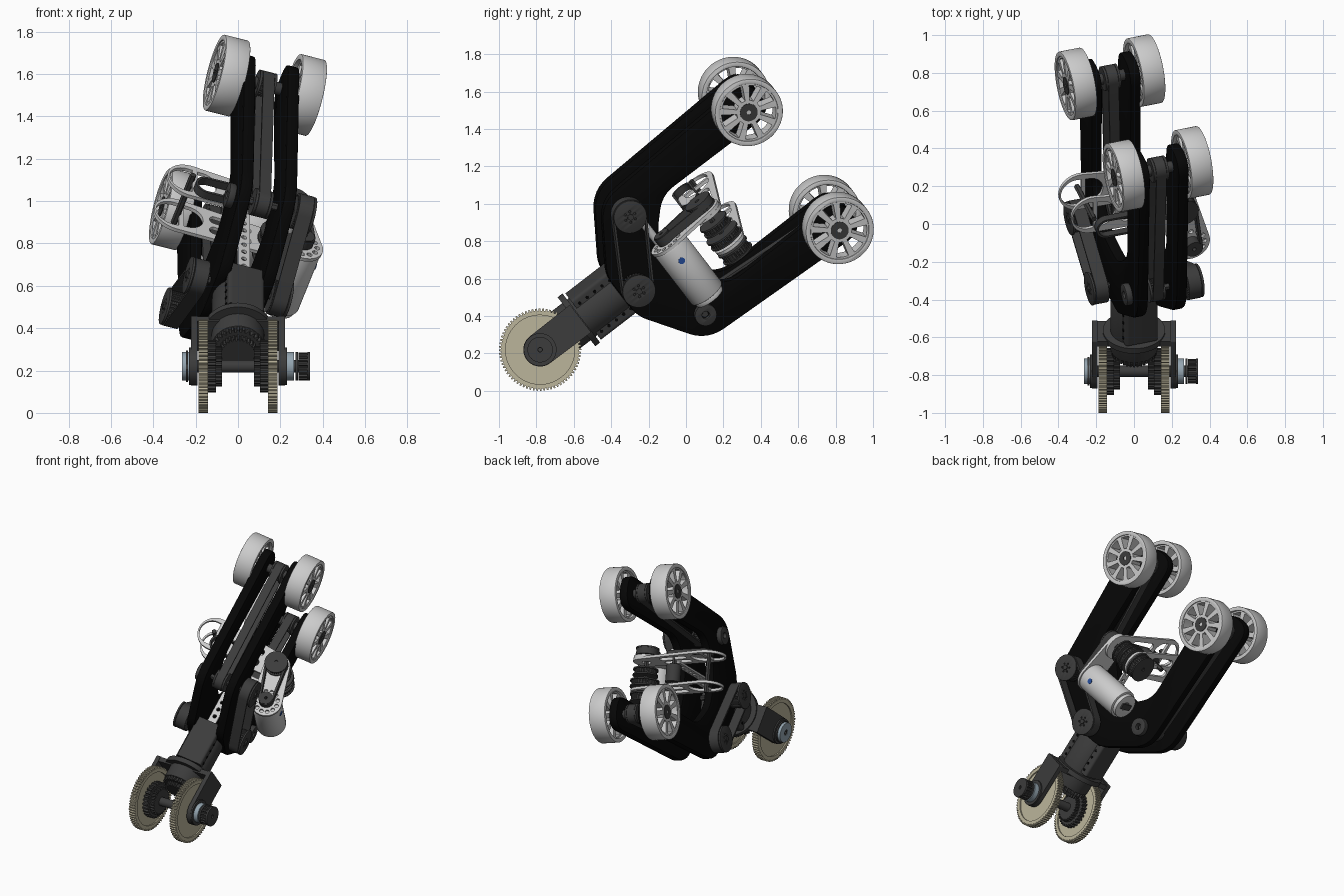
import bpy, bmesh
from math import sin, cos, pi, radians
from mathutils import Matrix, Vector
from mathutils.geometry import convex_hull_2d

if "Cube" in bpy.data.objects:
    bpy.data.objects.remove(bpy.data.objects["Cube"])

# Frames: wrist is pitched up, claw is also rolled about the wrist axis
WRIST = Matrix.Translation((0, -0.78, 0.22)) @ Matrix.Rotation(radians(37.6), 4, 'X')
CLAW = WRIST @ Matrix.Rotation(radians(17.7), 4, 'Y')
# Profile plane orientation, named by its normal (X across, Y along the arm, Z up)
NORMAL = {
    'X': Matrix(((0, 0, 1, 0), (1, 0, 0, 0), (0, 1, 0, 0), (0, 0, 0, 1))),
    'Y': Matrix(((0, 1, 0, 0), (0, 0, 1, 0), (1, 0, 0, 0), (0, 0, 0, 1))),
    'Z': Matrix.Identity(4)}


def material(name, r, g, b):
    m = bpy.data.materials.new(name)
    m.diffuse_color = (r, g, b, 1)
    m.use_nodes = True
    m.node_tree.nodes["Principled BSDF"].inputs["Base Color"].default_value = m.diffuse_color
    return m


BLACK = material("black", .002, .002, .002)
DARK = material("dark_grey", .045, .045, .045)
LIGHT = material("light_grey", .52, .52, .52)
BEIGE = material("beige", .50, .46, .33)
STEEL = material("blue_steel", .30, .38, .44)
BLUE = material("blue", .02, .08, .35)


def circle(r, x=0, y=0, n=40):
    return [(x + r * cos(2 * pi * i / n), y + r * sin(2 * pi * i / n)) for i in range(n)]


def hull(*discs):
    pts = [p for x, y, r in discs for p in circle(r, x, y, 36)]
    return [pts[i] for i in convex_hull_2d([Vector(p) for p in pts])]


def rounded(points):
    out = []
    for i, (x, y, r) in enumerate(points):
        p = Vector((x, y))
        a = (Vector(points[i - 1][:2]) - p).normalized() * r
        b = (Vector(points[(i + 1) % len(points)][:2]) - p).normalized() * r
        for k in range(7):
            t = k / 6
            out.append(tuple(p + a * (1 - t) ** 2 + b * t * t))
    return out


def gear(r, depth, teeth, x=0, y=0):
    out = []
    for i in range(teeth):
        for f, rr in ((0, r - depth), (.3, r - depth), (.45, r), (.85, r)):
            t = 2 * pi * (i + f) / teeth
            out.append((x + rr * cos(t), y + rr * sin(t)))
    return out


def window(r0, r1, mid, half, n=6):
    arc = [mid - half + 2 * half * i / n for i in range(n + 1)]
    gap = half * .72
    inner = [mid - gap + 2 * gap * i / n for i in range(n + 1)]
    return [(r1 * cos(t), r1 * sin(t)) for t in arc] + \
           [(r0 * cos(t), r0 * sin(t)) for t in reversed(inner)]


def slab(name, loops, lo, hi, mat, axis='X', frame=CLAW, at=(0, 0), bevel=0):
    """Extrude an outline (first loop) with holes (other loops) from lo to hi."""
    cu = bpy.data.curves.new(name, 'CURVE')
    cu.dimensions, cu.fill_mode = '2D', 'BOTH'
    cu.extrude = (hi - lo) / 2 - bevel
    cu.bevel_depth, cu.offset, cu.bevel_resolution = bevel, -bevel, 1
    for loop in loops:
        sp = cu.splines.new('POLY')
        sp.points.add(len(loop) - 1)
        for p, (x, y) in zip(sp.points, loop):
            p.co = (x + at[0], y + at[1], 0, 1)
        sp.use_cyclic_u = True
    tmp = bpy.data.objects.new(name, cu)
    bpy.context.collection.objects.link(tmp)
    me = bpy.data.meshes.new_from_object(tmp.evaluated_get(bpy.context.evaluated_depsgraph_get()))
    bpy.data.objects.remove(tmp)
    bm = bmesh.new()
    bm.from_mesh(me)
    bmesh.ops.remove_doubles(bm, verts=bm.verts, dist=1e-5)
    bmesh.ops.recalc_face_normals(bm, faces=bm.faces)
    bm.transform(frame @ NORMAL[axis] @ Matrix.Translation((0, 0, (lo + hi) / 2)))
    bm.to_mesh(me)
    bm.free()
    me.materials.clear()
    me.materials.append(mat)
    ob = bpy.data.objects.new(name, me)
    bpy.context.collection.objects.link(ob)
    return ob


def span(s, a, b):
    return sorted((s * a, s * b))


def box(w, h):
    return [(-w, -h), (w, -h), (w, h), (-w, h)]


# Wrist: drive gears, bearings, bevel gears and fork
for s, side in ((1, "right"), (-1, "left")):
    slab(f"drive_gear_{side}", [gear(.22, .012, 72), circle(.185)], *span(s, .142, .187), BEIGE, frame=WRIST)
    slab(f"drive_gear_web_{side}", [circle(.187)], *span(s, .150, .178), BEIGE, frame=WRIST)
    slab(f"bevel_gear_{side}", [gear(.125, .014, 28)], *span(s, .105, .142), DARK, frame=WRIST)
    slab(f"bevel_gear_inner_{side}", [gear(.095, .012, 28)], *span(s, .075, .105), DARK, frame=WRIST)
    slab(f"fork_arm_{side}", [hull((0, 0, .09), (.265, -.085, .008), (.265, .085, .008))],
         *span(s, .192, .222), DARK, frame=WRIST)
    slab(f"fork_hub_{side}", [circle(.088), circle(.02)], *span(s, .222, .232), DARK, frame=WRIST)
    slab(f"axle_bearing_{side}", [circle(.068), circle(.02)], *span(s, .232, .265), STEEL, frame=WRIST)
slab("left_axle_flange", [circle(.075), circle(.02)], -.245, -.235, DARK, frame=WRIST)
slab("drive_pulley", [gear(.066, .01, 18), circle(.012)], .285, .328, DARK, frame=WRIST)
for x in (.272, .328):
    slab("drive_pulley_flange", [circle(.068), circle(.012)], x, x + .012, DARK, frame=WRIST)
slab("wrist_axle", [circle(.03), circle(.01)], -.262, .33, DARK, frame=WRIST)
slab("output_bevel_gear", [gear(.12, .014, 28)], .125, .155, DARK, 'Y', CLAW)
slab("output_bevel_gear_inner", [gear(.09, .012, 28)], .095, .125, DARK, 'Y', CLAW)
slab("fork_crossbar", [box(.09, .222), circle(.06)], .235, .268, DARK, 'Y', WRIST)
slab("wrist_flange", [circle(.165), circle(.07)], .245, .278, DARK, 'Y', CLAW)
slab("wrist_tube", [circle(.125)], .15, .52, DARK, 'Y', CLAW, bevel=.006)
slab("wrist_block", [rounded([(-.14, -.09, .02), (.14, -.09, .02), (.14, .09, .02), (-.14, .09, .02)])],
     .29, .60, DARK, 'Y', CLAW)
for s in (1, -1):
    for v in (-.1, .1):
        for i in range(5):
            slab("wrist_bolt", [circle(.009, n=10)], *span(s, .09, .094), BLACK, at=(.32 + .05 * i, v))

# Claw: pair of C-shaped side plates
half = [(.52, .14, .06), (.74, .49, .11), (1.765, .535, .11), (1.765, .305, .11), (1.02, .31, .08), (.86, .14, .08)]
outline = half + [(u, -v, r) for u, v, r in reversed(half)]
for s, side in ((1, "right"), (-1, "left")):
    slab(f"claw_side_plate_{side}", [rounded(outline)], *span(s, .078, .138), BLACK, bevel=.01)

WHEEL, ELBOW, HUB = (1.658, .418), (.815, .36), (.61, 0)
windows = [window(.066, .148, 2 * pi * i / 9, .225) for i in range(9)]
for v, jaw in ((1, "upper"), (-1, "lower")):
    tip, elbow = (WHEEL[0], v * WHEEL[1]), (ELBOW[0], v * ELBOW[1])
    # Gripping wheels
    for s, side in ((1, "right"), (-1, "left")):
        slab(f"{jaw}_wheel_tyre_{side}", [circle(.185, n=64), circle(.158, n=64)], *span(s, .13, .25), LIGHT,
             at=tip, bevel=.004)
        slab(f"{jaw}_wheel_spokes_{side}", [circle(.16, n=64)] + windows, *span(s, .15, .243), LIGHT, at=tip)
        slab(f"{jaw}_wheel_hub_{side}", [circle(.048), circle(.012)], *span(s, .14, .247), DARK, at=tip)
    slab(f"{jaw}_wheel_axle", [circle(.03)], -.20, .20, DARK, at=tip)
    # Inner belt from elbow to wheels
    for p, what in ((tip, "tip"), (elbow, "elbow")):
        slab(f"{jaw}_{what}_pulley", [gear(.056, .006, 24)], -.03, .03, DARK, at=p)
        for s in (1, -1):
            slab(f"{jaw}_{what}_pulley_flange", [circle(.066)], *span(s, .03, .042), DARK, at=p)
    slab(f"{jaw}_inner_belt", [hull((*tip, .066), (*elbow, .066)), hull((*tip, .054), (*elbow, .054))],
         -.028, .028, DARK)
    # Outer belt from the central hub to the elbow, one on each side
    slab(f"{jaw}_outer_belt", [hull((*HUB, .088), (*elbow, .092)), hull((*HUB, .076), (*elbow, .08))],
         *span(v, .165, .235), DARK)
    for p, what in ((HUB, "hub"), (elbow, "elbow")):
        slab(f"{jaw}_{what}_outer_pulley", [gear(.08, .006, 30)], *span(v, .16, .238), DARK, at=p)
        slab(f"{jaw}_{what}_outer_flange", [circle(.09)] +
             [circle(.006, .03 * cos(k * pi / 3), .03 * sin(k * pi / 3), 10) for k in range(6)],
             *span(v, .238, .25), DARK, at=p, bevel=.002)
        slab(f"{jaw}_{what}_shaft", [circle(.018, n=6)], *span(v, -.14, .258), DARK, at=p)
    slab(f"{jaw}_elbow_cap", [circle(.06), circle(.02)], *span(-v, .138, .172), DARK, at=elbow, bevel=.004)

# Gearbox: lattice plates, shafts, pulleys and belts carried between the jaws
MOTOR, MID, END = (.275, .89), (.22, 1.15), (-.27, 1.19)
for v, name in ((.105, "upper"), (-.105, "lower")):
    slab(f"{name}_lattice_plate_left",
         [hull((*MID, .09), (*END, .115)), hull((-.29, 1.19, .085), (-.22, 1.19, .078)),
          hull((-.085, 1.215, .026), (.07, 1.20, .026)), hull((-.085, 1.135, .026), (.07, 1.12, .026)),
          circle(.03, *MID)], v - .009, v + .009, LIGHT, 'Z')
    slab(f"{name}_lattice_rib", [box(.012, .09)], v - .009, v + .009, LIGHT, 'Z', at=(-.25, 1.19))
holes = [circle(.013, MOTOR[0] + .075 * cos(k * pi / 6), MOTOR[1] + .075 * sin(k * pi / 6), 12) for k in range(12)]
slab("motor_plate", [hull((*MOTOR, .105), (*MID, .088)), circle(.035, *MOTOR), circle(.03, *MID)] + holes,
     .114, .132, LIGHT, 'Z')
for at, name in ((MID, "middle"), (END, "end"), ((0, 1.17), "idler")):
    slab(f"{name}_gearbox_shaft", [circle(.016, n=6)], -.15, .15, DARK, 'Z', at=at)
for lo, hi, r in ((-.185, -.125, .082), (-.08, -.03, .088), (.0, .05, .075), (.14, .195, .068)):
    slab("gearbox_pulley", [gear(r, .006, 30)], lo + .008, hi - .008, DARK, 'Z', at=MID)
    for z in (lo, hi - .01):
        slab("gearbox_pulley_flange", [circle(r + .01), circle(.012)], z, z + .01, DARK, 'Z', at=MID)
slab("motor_belt", [hull((*MOTOR, .05), (*MID, .075)), hull((*MOTOR, .035), (*MID, .06))], .14, .185, DARK, 'Z')
slab("motor_pulley", [circle(.045), circle(.01)], .135, .19, DARK, 'Z', at=MOTOR)
slab("top_gearbox_belt", [hull((-.2, 1.12, .06), (.02, 1.12, .06)), hull((-.2, 1.12, .048), (.02, 1.12, .048))],
     .125, .165, DARK, 'Z')
slab("idler_pulley", [circle(.05), circle(.012)], -.06, .06, DARK, 'Z', at=(.0, 1.17))
slab("perforated_bar", [box(.03, .27)] + [circle(.013, 0, -.22 + .055 * i, 12) for i in range(9)],
     .08, .095, LIGHT, 'Z', at=(0, .88))

# Motor on the right side
slab("motor_can", [circle(.1, n=48)], -.235, .114, LIGHT, 'Z', at=MOTOR, bevel=.008)
slab("motor_end_cap", [circle(.085), circle(.03)], -.262, -.235, LIGHT, 'Z', at=MOTOR, bevel=.003)
slab("motor_terminal", [box(.045, .02)], -.272, -.25, DARK, 'Z', at=MOTOR)
slab("motor_dot", [circle(.018)], .371, .377, BLUE, 'X', at=(.89, .03))
slab("clamp_stud", [circle(.022)], .1, .27, LIGHT, 'Z', at=(.185, .85))

bpy.ops.object.select_all(action='SELECT')
bpy.context.view_layer.objects.active = bpy.context.collection.objects[0]
bpy.ops.object.shade_smooth_by_angle(angle=radians(30))
